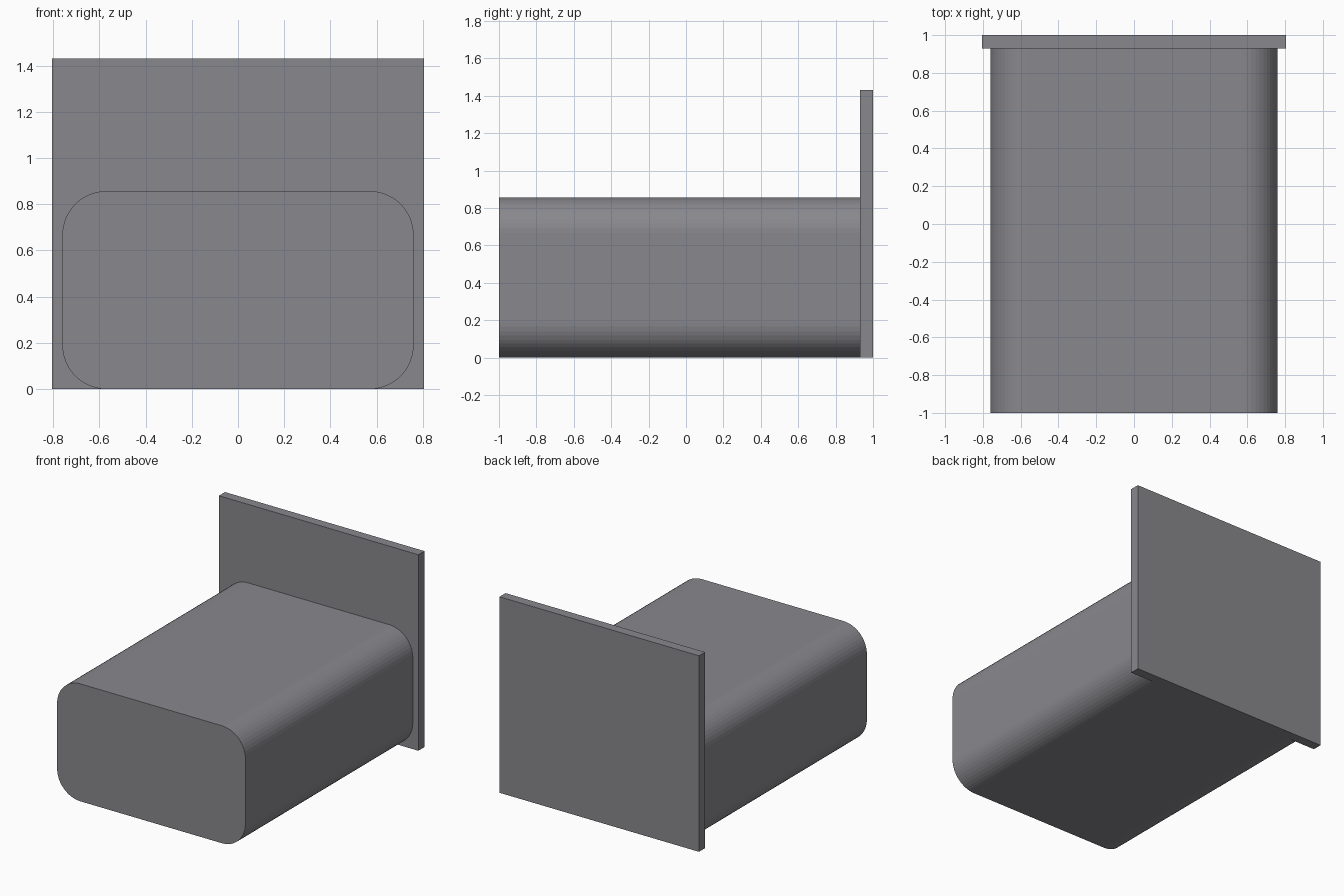
import bpy, bmesh, math
from mathutils import Vector

cube = bpy.data.objects.get("Cube")
if cube:
    bpy.data.objects.remove(cube, do_unlink=True)

grey = bpy.data.materials.new("neutral_grey")
grey.use_nodes = True
colour = (0.25, 0.247, 0.268, 1)
grey.diffuse_color = colour
grey.node_tree.nodes["Principled BSDF"].inputs["Base Color"].default_value = colour


def rounded_outline(width, height, radius, steps):
    """Points of a rectangle in x and z, standing on z = 0, with round corners."""
    if radius == 0:
        w = width / 2
        return [(w, 0), (w, height), (-w, height), (-w, 0)]
    dx, low, high = width / 2 - radius, radius, height - radius
    centres = [(dx, high), (-dx, high), (-dx, low), (dx, low)]
    points = []
    for corner, (cx, cz) in enumerate(centres):
        for i in range(steps + 1):
            a = math.pi / 2 * (corner + i / steps)
            points.append((cx + radius * math.cos(a), cz + radius * math.sin(a)))
    return points


def extruded_part(name, outline, y_front, y_back):
    """Closed solid made by pushing an outline along y."""
    bm = bmesh.new()
    face = bm.faces.new([bm.verts.new((x, y_front, z)) for x, z in outline])
    back = bmesh.ops.extrude_face_region(bm, geom=[face], use_keep_orig=True)
    moved = [v for v in back["geom"] if isinstance(v, bmesh.types.BMVert)]
    bmesh.ops.translate(bm, verts=moved, vec=Vector((0, y_back - y_front, 0)))
    bmesh.ops.recalc_face_normals(bm, faces=bm.faces)
    mesh = bpy.data.meshes.new(name)
    bm.to_mesh(mesh)
    bm.free()
    mesh.materials.append(grey)
    obj = bpy.data.objects.new(name, mesh)
    bpy.context.collection.objects.link(obj)
    return obj


# Long block with rounded edges
extruded_part("rounded_block", rounded_outline(1.52, 0.857, 0.19, 12), -1, 0.93)

# Upright flat plate behind it
extruded_part("back_plate", rounded_outline(1.61, 1.43, 0, 1), 0.93, 1)
